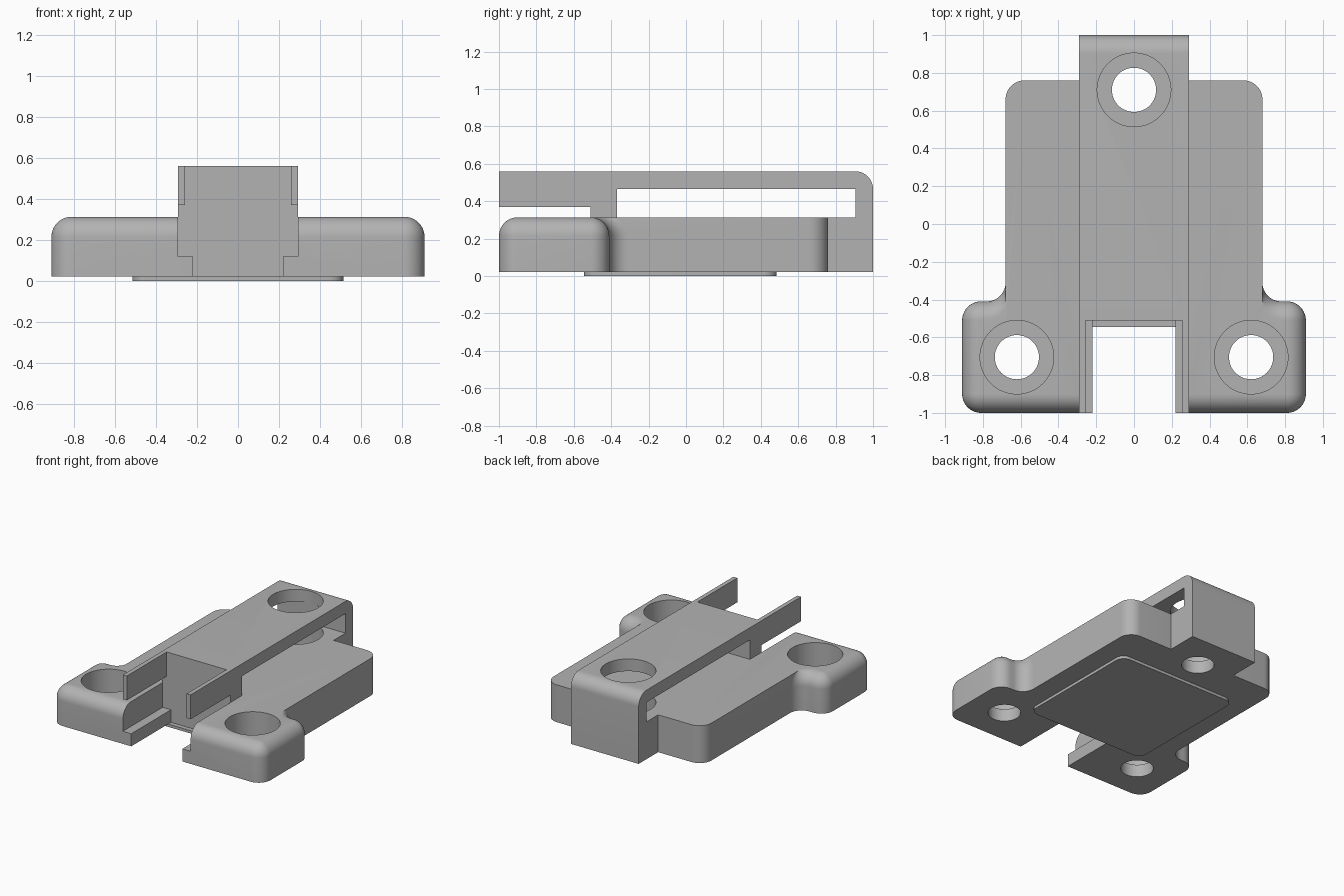
import bpy, bmesh
from math import sin, cos, pi, radians

cube = bpy.data.objects.get("Cube")
if cube:
    bpy.data.objects.remove(cube, do_unlink=True)

grey = bpy.data.materials.new("plain grey")
grey.use_nodes = True
color = (0.45, 0.45, 0.45, 1)
grey.diffuse_color = color
grey.node_tree.nodes["Principled BSDF"].inputs["Base Color"].default_value = color


def arc(cx, cy, r, a0, a1, n=10):
    return [(cx + r * cos(radians(a0 + (a1 - a0) * i / n)),
             cy + r * sin(radians(a0 + (a1 - a0) * i / n))) for i in range(n + 1)]


def skin(name, rings):
    """Closed solid through matching rings of points."""
    bm = bmesh.new()
    loops = [[bm.verts.new(p) for p in ring] for ring in rings]
    n = len(loops[0])
    for a, b in zip(loops, loops[1:]):
        for i in range(n):
            j = (i + 1) % n
            bm.faces.new((a[i], a[j], b[j], b[i]))
    bm.faces.new(loops[0][::-1])
    bm.faces.new(loops[-1])
    bmesh.ops.recalc_face_normals(bm, faces=bm.faces)
    mesh = bpy.data.meshes.new(name)
    bm.to_mesh(mesh)
    bm.free()
    mesh.materials.append(grey)
    obj = bpy.data.objects.new(name, mesh)
    bpy.context.collection.objects.link(obj)
    return obj


def prism(name, outline, z0, z1):
    return skin(name, [[(x, y, z) for x, y in outline] for z in (z0, z1)])


def box(name, x0, x1, y0, y1, z0, z1):
    return prism(name, [(x0, y0), (x1, y0), (x1, y1), (x0, y1)], z0, z1)


def combine(target, other, operation):
    mod = target.modifiers.new(other.name, "BOOLEAN")
    mod.operation, mod.solver, mod.object = operation, "EXACT", other
    bpy.context.view_layer.objects.active = target
    bpy.ops.object.modifier_apply(modifier=mod.name)
    bpy.data.objects.remove(other, do_unlink=True)


BOTTOM, TOP, LEDGE, ROOF = 0.022, 0.313, 0.12, 0.56
R = 0.1


def base_outline(s):
    """Plate outline with the front ears drawn in by s."""
    half = (arc(0.81, -0.9, R - s, -90, 0) + arc(0.81, -0.51, R - s, 0, 90)
            + arc(0.78, -0.31 - s, R, 270, 180) + arc(0.58, 0.66, R, 0, 90))
    return half + [(-x, y) for x, y in reversed(half)]


# Base plate: straight walls, then the rounded top of the ears
levels = [(BOTTOM, 0)]
for i in range(11):
    a = pi / 2 * i / 10
    levels.append((TOP - R + R * sin(a), (R - 0.003) * (1 - cos(a))))
body = skin("bracket_body", [[(x, y, z) for x, y in base_outline(s)] for z, s in levels])

# Stepped slot in the front
combine(body, box("slot_upper", -0.292, 0.292, -1.2, -0.51, LEDGE, 1), "DIFFERENCE")
combine(body, box("slot_lower", -0.22, 0.22, -1.2, -0.51, -0.1, 0.2), "DIFFERENCE")

# Raised rail with a rounded rear edge
profile = [(-0.51, BOTTOM), (1, BOTTOM)] + arc(0.905, ROOF - 0.095, 0.095, 0, 90) + [(-0.51, ROOF)]
rail = skin("rail", [[(x, y, z) for y, z in profile] for x in (-0.292, 0.292)])
combine(rail, box("window", -0.5, 0.5, -0.37, 0.905, TOP, 0.465), "DIFFERENCE")
combine(body, rail, "UNION")

# Thin arms reaching over the slot
for side in (-1, 1):
    x0, x1 = sorted((side * 0.258, side * 0.292))
    combine(body, box("arm", x0, x1, -1, -0.48, 0.37, ROOF), "UNION")

# Counterbored screw holes
for x, y in ((0, 0.71), (-0.62, -0.705), (0.62, -0.705)):
    combine(body, prism("bore", arc(x, y, 0.195, 0, 354.375, 63), LEDGE, 1), "DIFFERENCE")
    combine(body, prism("hole", arc(x, y, 0.117, 0, 354.375, 63), -0.1, 0.5), "DIFFERENCE")

# Shallow pad underneath
half = arc(0.445, -0.475, 0.07, -90, 0) + arc(0.445, 0.415, 0.07, 0, 90)
pad = prism("bottom_pad", half + [(-x, y) for x, y in reversed(half)], 0, BOTTOM)

for obj in (body, pad):
    bpy.ops.object.select_all(action="DESELECT")
    obj.select_set(True)
    bpy.context.view_layer.objects.active = obj
    bpy.ops.object.shade_smooth_by_angle(angle=radians(30))
